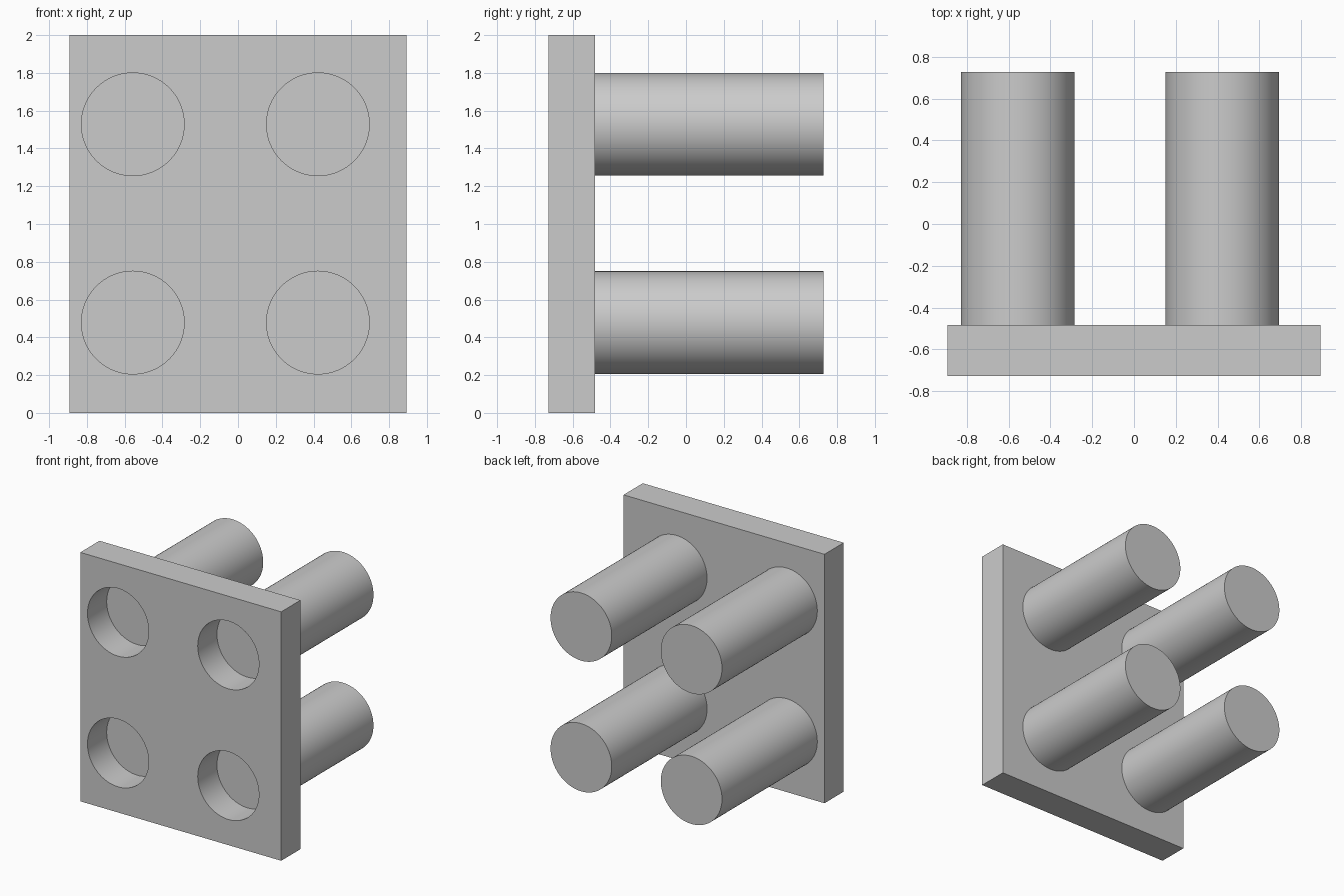
import bpy
from math import pi

cube = bpy.data.objects.get("Cube")
if cube:
    bpy.data.objects.remove(cube, do_unlink=True)

WIDTH, HEIGHT = 1.786, 2.0
FRONT, PLATE_BACK, POST_END = -0.727, -0.483, 0.727
RADIUS, SIDES = 0.272, 96

grey = bpy.data.materials.new("plain grey")
grey.use_nodes = True
colour = (0.6, 0.6, 0.6, 1)
grey.diffuse_color = colour
grey.node_tree.nodes["Principled BSDF"].inputs["Base Color"].default_value = colour


def rod(name, x, z, y0, y1):
    """Cylinder lying along y from y0 to y1."""
    bpy.ops.mesh.primitive_cylinder_add(
        vertices=SIDES, radius=RADIUS, depth=y1 - y0,
        location=(x, (y0 + y1) / 2, z), rotation=(pi / 2, 0, 0))
    obj = bpy.context.object
    obj.name = name
    return obj


def finish(obj):
    """Give the part its colour and smooth its round walls."""
    obj.data.materials.clear()
    obj.data.materials.append(grey)
    bpy.ops.object.select_all(action="DESELECT")
    obj.select_set(True)
    bpy.context.view_layer.objects.active = obj
    bpy.ops.object.shade_smooth_by_angle(angle=pi / 6)


# Upright plate
bpy.ops.mesh.primitive_cube_add(
    size=1, location=(0, (FRONT + PLATE_BACK) / 2, HEIGHT / 2))
plate = bpy.context.object
plate.name = "plate"
plate.scale = (WIDTH, PLATE_BACK - FRONT, HEIGHT)
bpy.ops.object.transform_apply(location=False, rotation=False, scale=True)

# Four posts behind the plate, each closing a round hole through it
for level, z in (("lower", 0.478), ("upper", 1.528)):
    for side, x in (("right", -0.557), ("left", 0.423)):
        cutter = rod("hole_cutter", x, z, FRONT - 0.1, PLATE_BACK + 0.1)
        cutter.hide_render = True
        bpy.context.view_layer.objects.active = plate
        cut = plate.modifiers.new("hole", "BOOLEAN")
        cut.operation = "DIFFERENCE"
        cut.solver = "EXACT"
        cut.object = cutter
        bpy.ops.object.modifier_apply(modifier=cut.name)
        bpy.data.objects.remove(cutter, do_unlink=True)
        finish(rod(f"{level}_{side}_post", x, z, PLATE_BACK, POST_END))

finish(plate)
